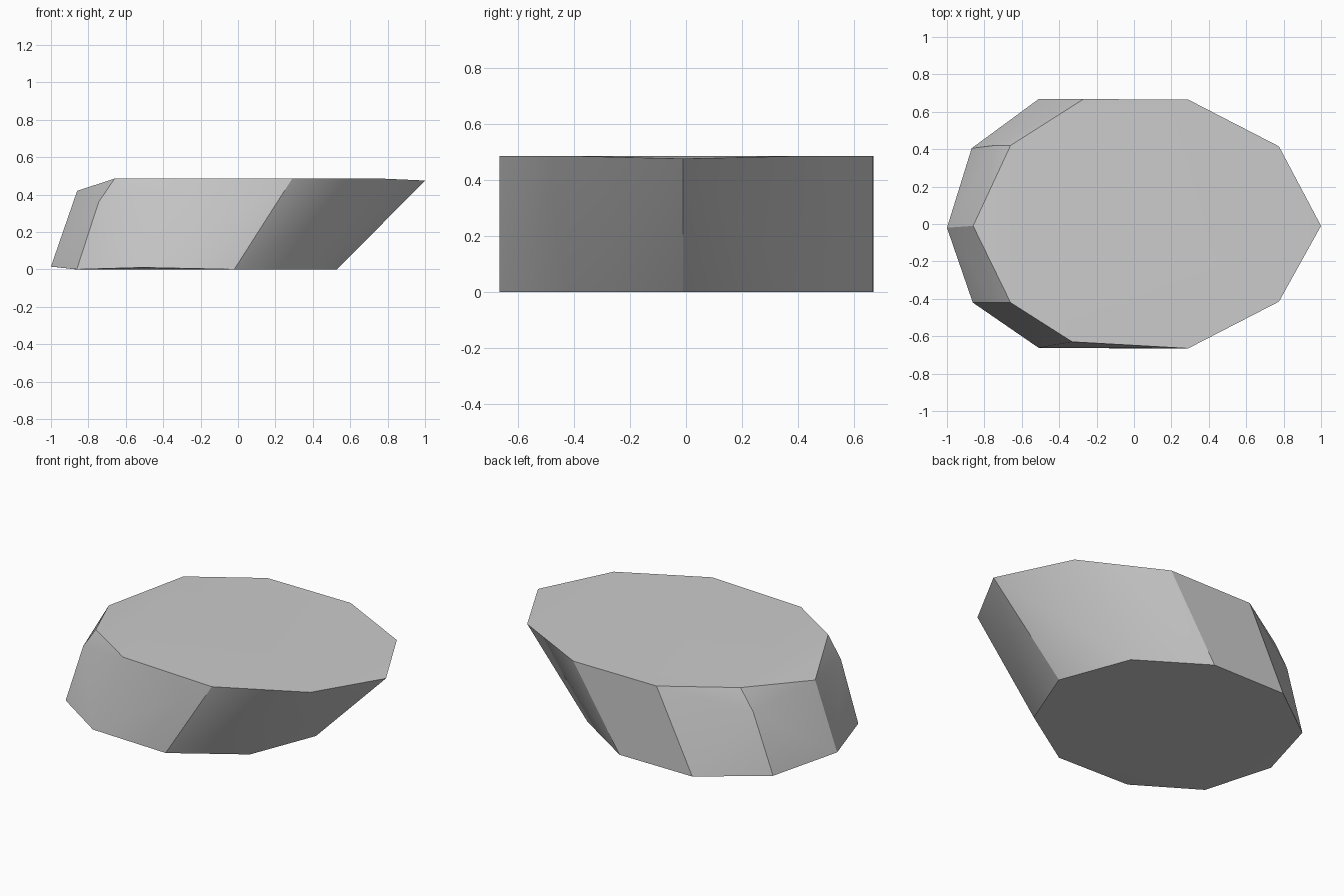
import bpy, bmesh, math

cube = bpy.data.objects.get("Cube")
if cube:
    bpy.data.objects.remove(cube, do_unlink=True)

# Plain grey stone
stone_grey = bpy.data.materials.new("stone_grey")
stone_grey.use_nodes = True
colour = (0.6, 0.6, 0.6, 1)
stone_grey.diffuse_color = colour
stone_grey.node_tree.nodes["Principled BSDF"].inputs["Base Color"].default_value = colour


def both_sides(points):
    """Repeat each point on the front and the back."""
    return [(x, side * y, z) for x, y, z in points for side in (1, -1)]


# Top rim: ten-sided, leaning to +x, with a dropped corner at -x
TOP = 0.485
top_rim = both_sides([(0.775, 0.415, TOP), (0.29, 0.665, TOP), (-0.66, 0.42, TOP)])
top_rim += [(1.0, -0.01, 0.475), (-0.27, 0.668, TOP), (-0.33, -0.63, TOP), (-0.86, -0.01, 0.42)]

# Worn shoulder corners between the rims
shoulder = both_sides([(-0.745, 0.42, 0.36)])

# Bottom rim
bottom_rim = both_sides([(0.37, 0.415, 0), (-0.02, 0.665, 0)])
bottom_rim += [(0.53, -0.01, 0), (-0.51, 0.668, 0), (-0.51, -0.662, 0.01),
               (-0.868, 0.405, 0), (-0.862, -0.42, 0), (-1.0, -0.02, 0.015)]

# Wrap the rims into one solid block
bm = bmesh.new()
for point in top_rim + shoulder + bottom_rim:
    bm.verts.new(point)
bmesh.ops.convex_hull(bm, input=bm.verts[:])
bmesh.ops.dissolve_limit(bm, angle_limit=math.radians(0.3), verts=bm.verts[:], edges=bm.edges[:])
bmesh.ops.recalc_face_normals(bm, faces=bm.faces[:])
mesh = bpy.data.meshes.new("stone_slab")
bm.to_mesh(mesh)
bm.free()

slab = bpy.data.objects.new("stone_slab", mesh)
bpy.context.collection.objects.link(slab)
mesh.materials.append(stone_grey)

# Soft shading across shallow bends, crisp rims
bpy.ops.object.select_all(action="DESELECT")
slab.select_set(True)
bpy.context.view_layer.objects.active = slab
bpy.ops.object.shade_smooth_by_angle(angle=math.radians(30))
